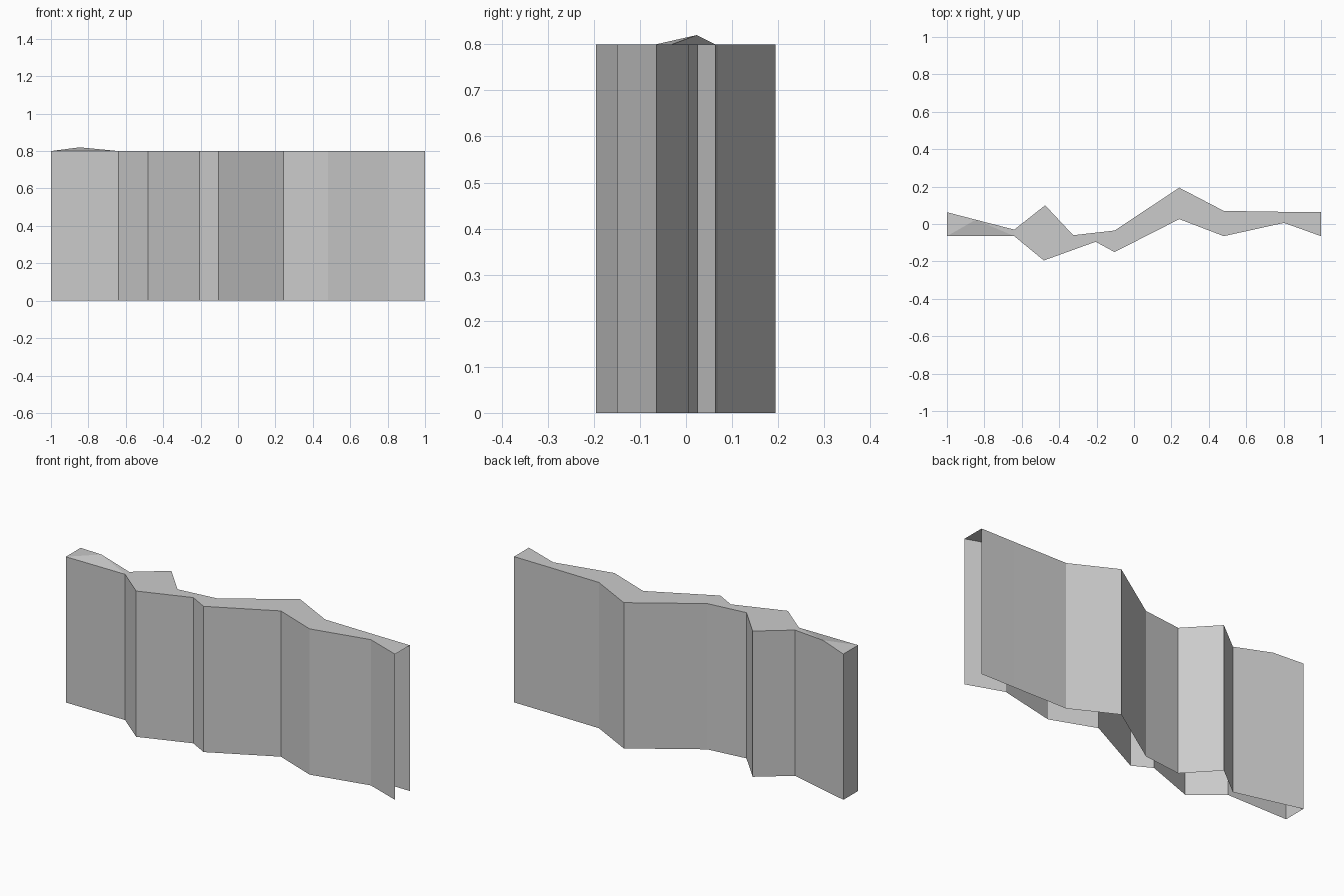
import bpy
import bmesh

if "Cube" in bpy.data.objects:
    bpy.data.objects.remove(bpy.data.objects["Cube"], do_unlink=True)

HEIGHT = 0.8

# Footprint of the two wall faces, paired column by column
front = [(-1, -0.065), (-0.64, -0.065), (-0.482, -0.195), (-0.205, -0.095), (-0.104, -0.15),
         (0.242, 0.026), (0.48, -0.065), (0.802, 0.006), (1, -0.065)]
back = [(-1, 0.063), (-0.64, -0.03), (-0.475, 0.1), (-0.325, -0.06), (-0.104, -0.035),
        (0.242, 0.194), (0.48, 0.07), (0.802, 0.065), (1, 0.063)]
peak = (-0.846, 0.023, 0.82)

grey = bpy.data.materials.new("plain grey")
grey.use_nodes = True
grey.diffuse_color = (0.6, 0.6, 0.6, 1)
grey.node_tree.nodes["Principled BSDF"].inputs["Base Color"].default_value = (0.6, 0.6, 0.6, 1)

bm = bmesh.new()


def column(x, y, top=HEIGHT):
    """Bottom and top vertex of one wall fold."""
    return bm.verts.new((x, y, 0)), bm.verts.new((x, y, top))


def panel(a, b):
    """Upright face between two columns."""
    bm.faces.new((a[0], b[0], b[1], a[1]))


f = [column(*p) for p in front]
b = [column(*p) for p in back]
ridge = column(*peak)

# Folded front and back faces, with the raised fold in the back face
for i in range(len(f) - 1):
    panel(f[i], f[i + 1])
    if i:
        panel(b[i + 1], b[i])
panel(ridge, b[0])
panel(b[1], ridge)

# Closed end; the other end and the underside stay open
panel(b[0], f[0])

# Top: a shallow peak at the closed end, then flat
for trio in ((f[0], f[1], ridge), (f[0], ridge, b[0]), (ridge, f[1], b[1])):
    bm.faces.new([c[1] for c in trio])
for i in range(1, len(f) - 1):
    bm.faces.new([c[1] for c in (f[i], f[i + 1], b[i + 1], b[i])])

mesh = bpy.data.meshes.new("folded_wall")
bm.to_mesh(mesh)
bm.free()
mesh.materials.append(grey)
wall = bpy.data.objects.new("folded_wall", mesh)
bpy.context.collection.objects.link(wall)
